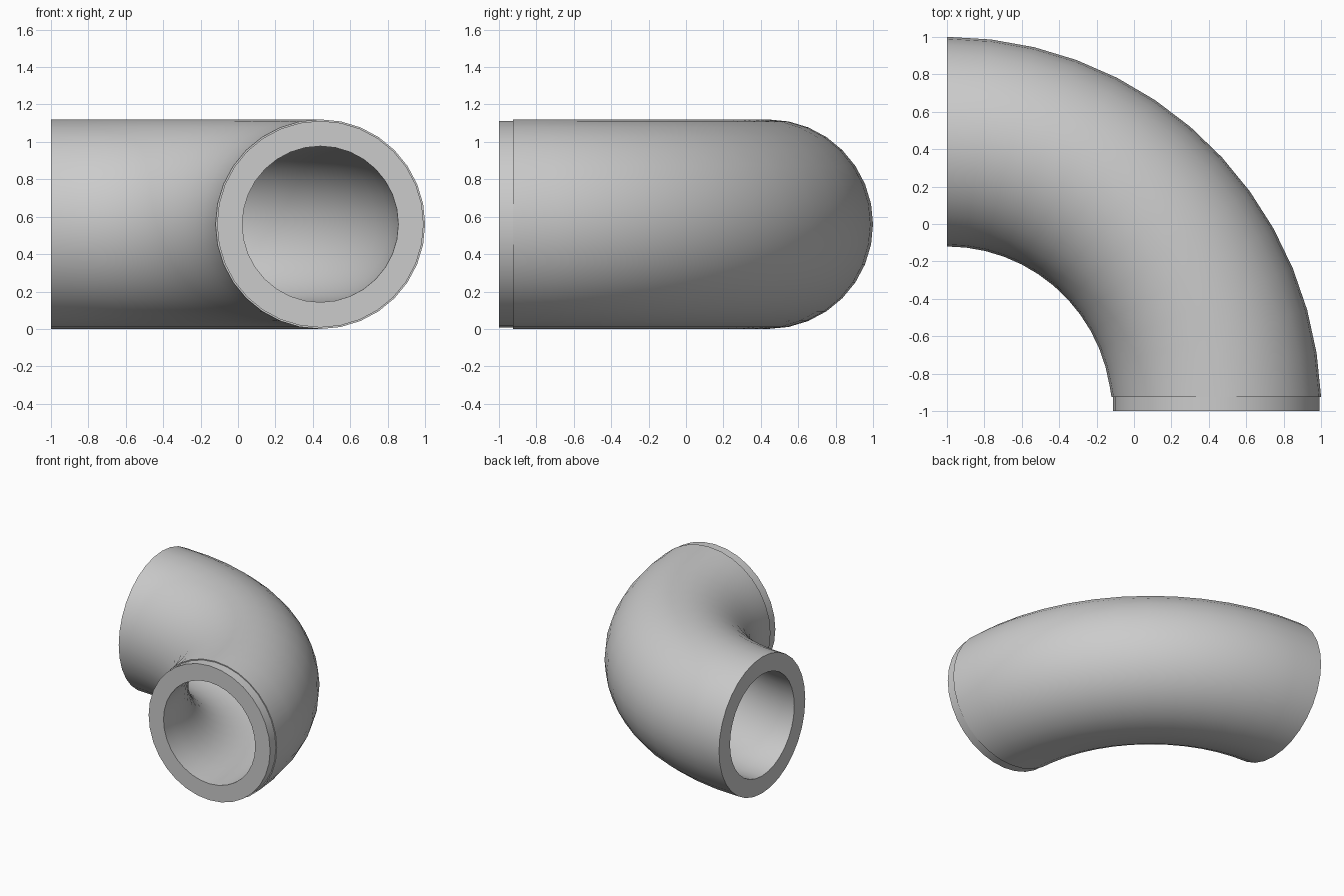
import bpy
import bmesh
from math import sin, cos, pi, radians

if "Cube" in bpy.data.objects:
    bpy.data.objects.remove(bpy.data.objects["Cube"], do_unlink=True)

SIDES = 32
STEPS = 13
BEND = 1.44       # radius of the bend's centre line
OUTER = 0.56
COLLAR = 0.552
BORE = 0.417
COLLAR_Y = -0.925


def bend_ring(radius, angle):
    """Ring around the centre line, turned about the bend's pivot."""
    ring = []
    for i in range(SIDES):
        t = 2 * pi * i / SIDES
        reach = BEND + radius * cos(t)
        ring.append((reach * cos(angle) - 1, reach * sin(angle) - 1,
                     OUTER + radius * sin(t)))
    return ring


def flat_ring(radius, y):
    """Ring square to the y axis at the open front end."""
    return [(x, y, z) for x, _, z in bend_ring(radius, 0)]


# Outer wall, stepped collar, then the bore back to the far end
full = radians(90)
start = radians(2.15)
rings = [bend_ring(OUTER, full - (full - start) * i / STEPS) for i in range(STEPS)]
rings += [flat_ring(OUTER, COLLAR_Y), flat_ring(COLLAR, COLLAR_Y), flat_ring(COLLAR, -1)]
rings += [bend_ring(BORE, full * i / STEPS) for i in range(STEPS + 1)]

# Skin neighbouring rings into one closed pipe wall
bm = bmesh.new()
loops = [[bm.verts.new(p) for p in ring] for ring in rings]
for a, b in zip(loops, loops[1:] + loops[:1]):
    for i in range(SIDES):
        j = (i + 1) % SIDES
        bm.faces.new((a[i], a[j], b[j], b[i]))
bmesh.ops.recalc_face_normals(bm, faces=bm.faces)
mesh = bpy.data.meshes.new("pipe_elbow")
bm.to_mesh(mesh)
bm.free()

pipe = bpy.data.objects.new("pipe_elbow", mesh)
bpy.context.collection.objects.link(pipe)

# Plain grey finish
grey = bpy.data.materials.new("light_grey")
grey.use_nodes = True
grey.diffuse_color = (0.6, 0.6, 0.6, 1)
grey.node_tree.nodes["Principled BSDF"].inputs["Base Color"].default_value = grey.diffuse_color
mesh.materials.append(grey)

bpy.ops.object.select_all(action="DESELECT")
pipe.select_set(True)
bpy.context.view_layer.objects.active = pipe
bpy.ops.object.shade_smooth_by_angle(angle=radians(30))
